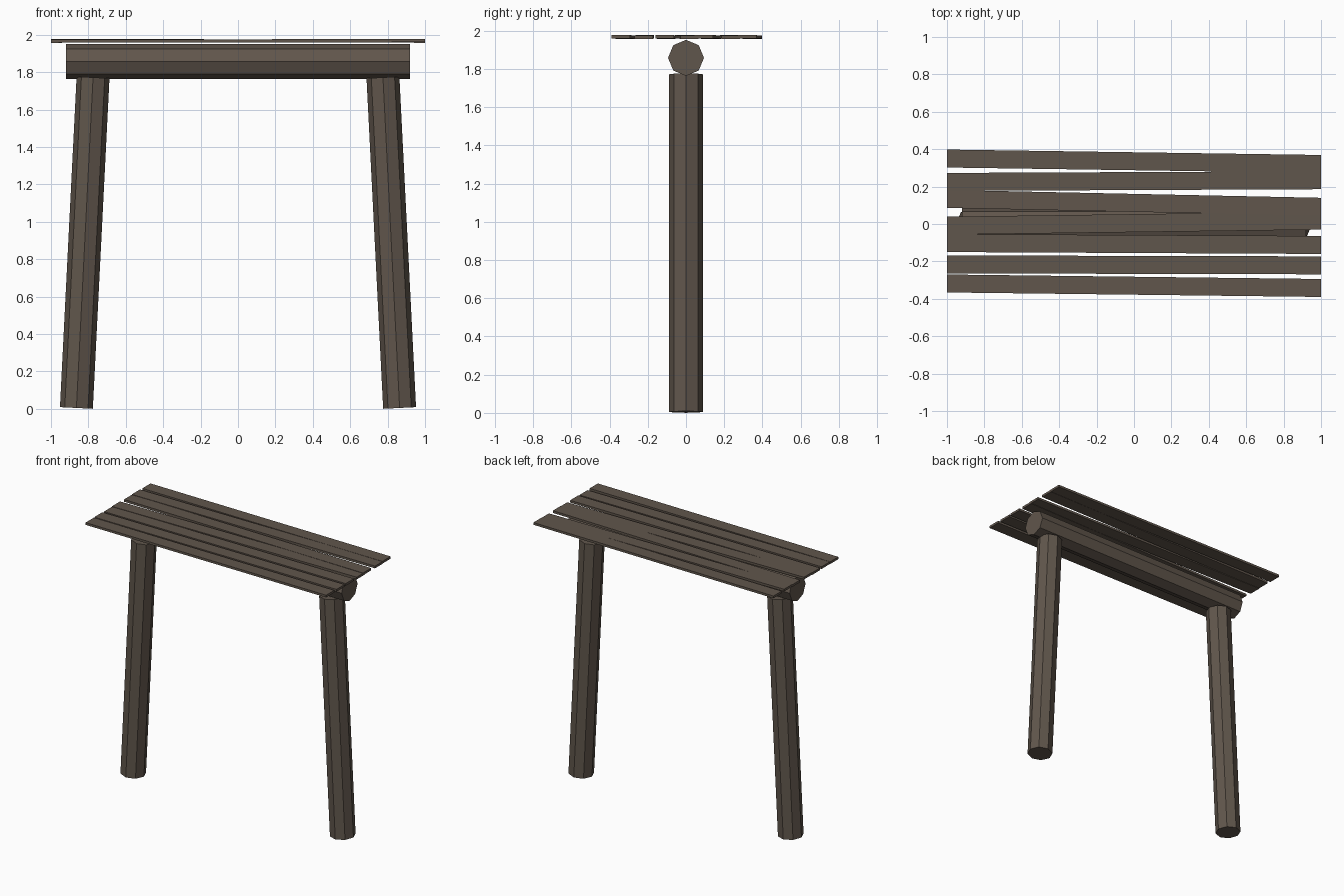
import bpy
import bmesh
from mathutils import Vector, Matrix

default = bpy.data.objects.get("Cube")
if default:
    bpy.data.objects.remove(default)

# Weathered wood
wood = bpy.data.materials.new("weathered brown wood")
wood.use_nodes = True
colour = (0.118, 0.093, 0.072, 1)
wood.diffuse_color = colour
wood.node_tree.nodes["Principled BSDF"].inputs["Base Color"].default_value = colour


def finish(name, bm):
    bmesh.ops.recalc_face_normals(bm, faces=bm.faces)
    mesh = bpy.data.meshes.new(name)
    bm.to_mesh(mesh)
    bm.free()
    mesh.materials.append(wood)
    obj = bpy.data.objects.new(name, mesh)
    bpy.context.collection.objects.link(obj)
    return obj


def log(name, start, end, radius):
    """Eight-sided log with a corner facing the front."""
    start, end = Vector(start), Vector(end)
    axis = end - start
    side = Vector((0, -1, 0))
    across = axis.normalized().cross(side)
    frame = Matrix((side, across, axis.normalized())).transposed().to_4x4()
    bm = bmesh.new()
    bmesh.ops.create_cone(bm, cap_ends=True, segments=8, radius1=radius,
                          radius2=radius, depth=axis.length,
                          matrix=Matrix.Translation((start + end) / 2) @ frame)
    return finish(name, bm)


def plank(name, y_left, y_right, z_left, z_right, width=0.096, thick=0.017):
    """Thin board that drifts in y and z from the -x end to the +x end."""
    bm = bmesh.new()
    bmesh.ops.create_cube(bm, size=1)
    for v in bm.verts:
        t = v.co.x + 0.5
        v.co = Vector((v.co.x * 2,
                       y_left + (y_right - y_left) * t + v.co.y * width,
                       z_left + (z_right - z_left) * t + v.co.z * thick))
    return finish(name, bm)


# Splayed legs
for label, s in (("left", 1), ("right", -1)):
    log(label + "_leg", (s * 0.864, 0, 0.005), (s * 0.775, 0, 1.772), 0.088)

# Cross beam
log("cross_beam", (-0.92, 0, 1.858), (0.92, 0, 1.858), 0.094)

# Uneven top boards: y and z of each end
boards = [
    (0.350, 0.321, 1.966, 1.968),
    (0.225, 0.234, 1.969, 1.966),
    (0.134, 0.092, 1.966, 1.969),
    (-0.009, 0.018, 1.969, 1.966),
    (-0.102, -0.112, 1.966, 1.968),
    (-0.216, -0.221, 1.968, 1.966),
    (-0.318, -0.342, 1.966, 1.969),
]
for i, board in enumerate(boards, 1):
    plank("top_plank_%d" % i, *board)
